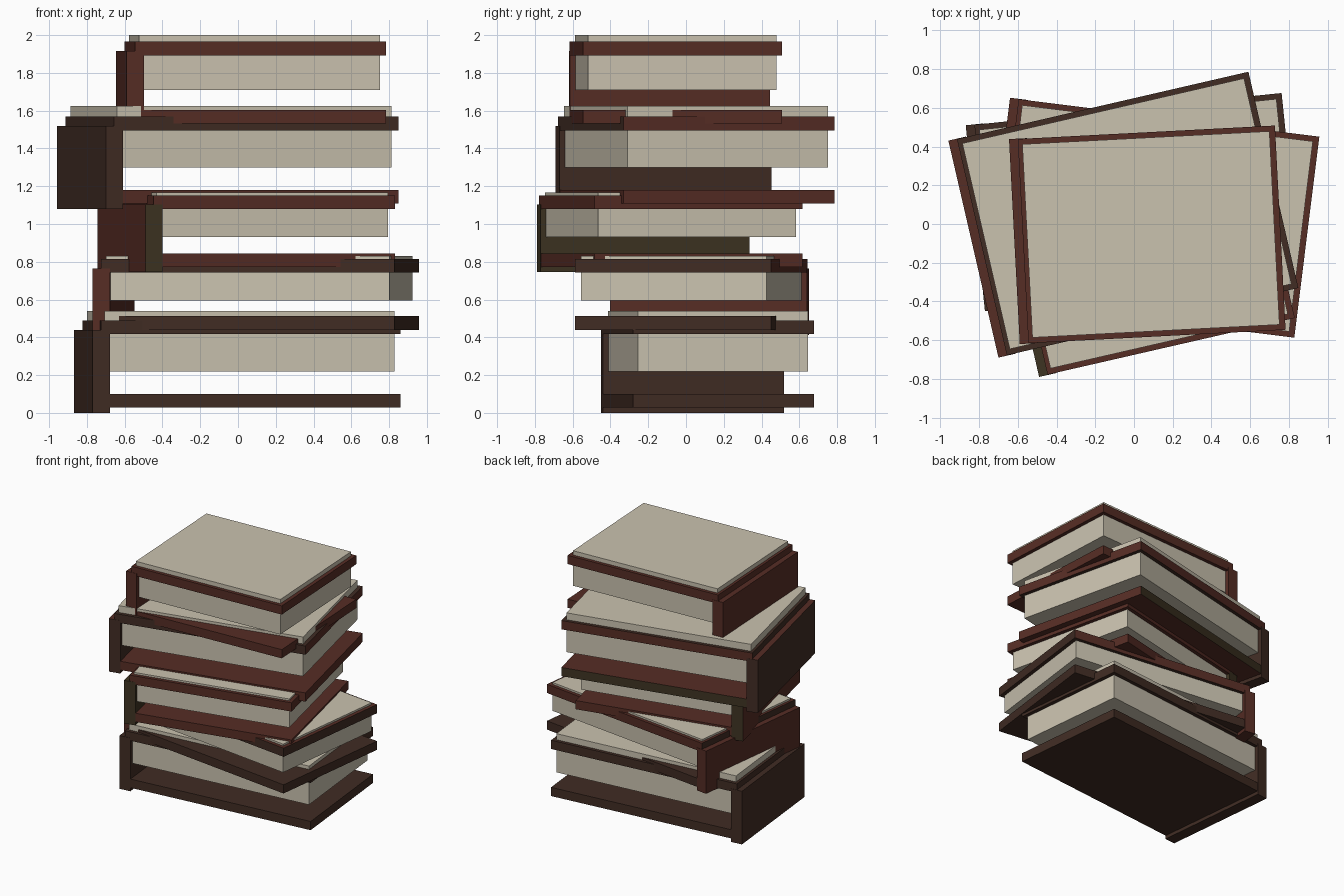
import bpy, bmesh
from math import radians
from mathutils import Matrix, Vector

cube = bpy.data.objects.get("Cube")
if cube:
    bpy.data.objects.remove(cube, do_unlink=True)


def material(name, r, g, b):
    m = bpy.data.materials.new(name)
    m.use_nodes = True
    m.diffuse_color = (r, g, b, 1)
    m.node_tree.nodes["Principled BSDF"].inputs["Base Color"].default_value = (r, g, b, 1)
    return m


MATS = {
    "page": material("page_cream", 0.59, 0.54, 0.43),
    "red": material("oxblood_red", 0.093, 0.026, 0.018),
    "brown": material("dark_brown", 0.052, 0.025, 0.017),
    "olive": material("dark_olive", 0.048, 0.034, 0.016),
}
SIDES = {
    "left": Vector((1, 0, 0)), "right": Vector((-1, 0, 0)),
    "back": Vector((0, 1, 0)), "front": Vector((0, -1, 0)),
    "top": Vector((0, 0, 1)), "bottom": Vector((0, 0, -1)),
}


def box(name, lo, hi, corner, angle, colour, special=None):
    """Box in book space; special gives other colours to some sides."""
    lo, hi = Vector(lo), Vector(hi)
    bm = bmesh.new()
    size = Matrix.Diagonal((*(hi - lo), 1))
    bmesh.ops.create_cube(bm, size=1, matrix=Matrix.Translation((lo + hi) / 2) @ size)
    bm.normal_update()
    colours = [colour] + sorted(set((special or {}).values()) - {colour})
    for side, other in (special or {}).items():
        for f in bm.faces:
            if f.normal.dot(SIDES[side]) > 0.9:
                f.material_index = colours.index(other)
    me = bpy.data.meshes.new(name)
    bm.to_mesh(me)
    bm.free()
    for c in colours:
        me.materials.append(MATS[c])
    ob = bpy.data.objects.new(name, me)
    ob.location = (*corner, 0)
    ob.rotation_euler.z = radians(angle)
    bpy.context.collection.objects.link(ob)


def book(name, corner, angle, length, depth, base, top, pages, spine, lower, upper):
    """Spine on the right side, two boards and a page block rising past the top board."""
    thick, step, lip, inset, e = 0.072, 0.045, 0.05, 0.03, 0.002
    place = (corner, angle)
    box(name + "_spine", (0, 0, base), (0.093, depth, top - lip), *place, *spine)
    box(name + "_lower_cover", (step, e, base + 0.028),
        (length, depth - e, base + 0.028 + thick), *place, *lower)
    box(name + "_upper_cover", (step, e, top - thick), (length, depth - e, top), *place, *upper)
    box(name + "_pages", (step + 0.022, inset, pages[0]),
        (length - inset, depth - inset, pages[1]), *place, "page")


# Stack from the bottom up
book("bottom_book", (-0.77, -0.45), 5.9, 1.64, 0.965, 0, 0.49, (0.22, 0.54),
     ("brown",), ("brown",), ("brown",))
book("second_book", (-0.77, -0.39), -7.1, 1.61, 1.05, 0.412, 0.815, (0.595, 0.83),
     ("red",), ("brown",), ("brown", {"top": "red", "back": "red"}))
book("middle_book", (-0.49, -0.79), 12.9, 1.355, 1.135, 0.745, 1.152, (0.93, 1.167),
     ("olive", {"right": "red"}), ("red",), ("red",))
book("fourth_book", (-0.70, -0.69), 13, 1.59, 1.15, 1.08, 1.568, (1.30, 1.625),
     ("brown", {"top": "red"}), ("red", {"back": "olive"}),
     ("brown", {"back": "red", "left": "red"}))
book("top_book", (-0.59, -0.62), 3, 1.375, 1.06, 1.503, 1.965, (1.71, 2.0),
     ("red",), ("red",), ("red",))
